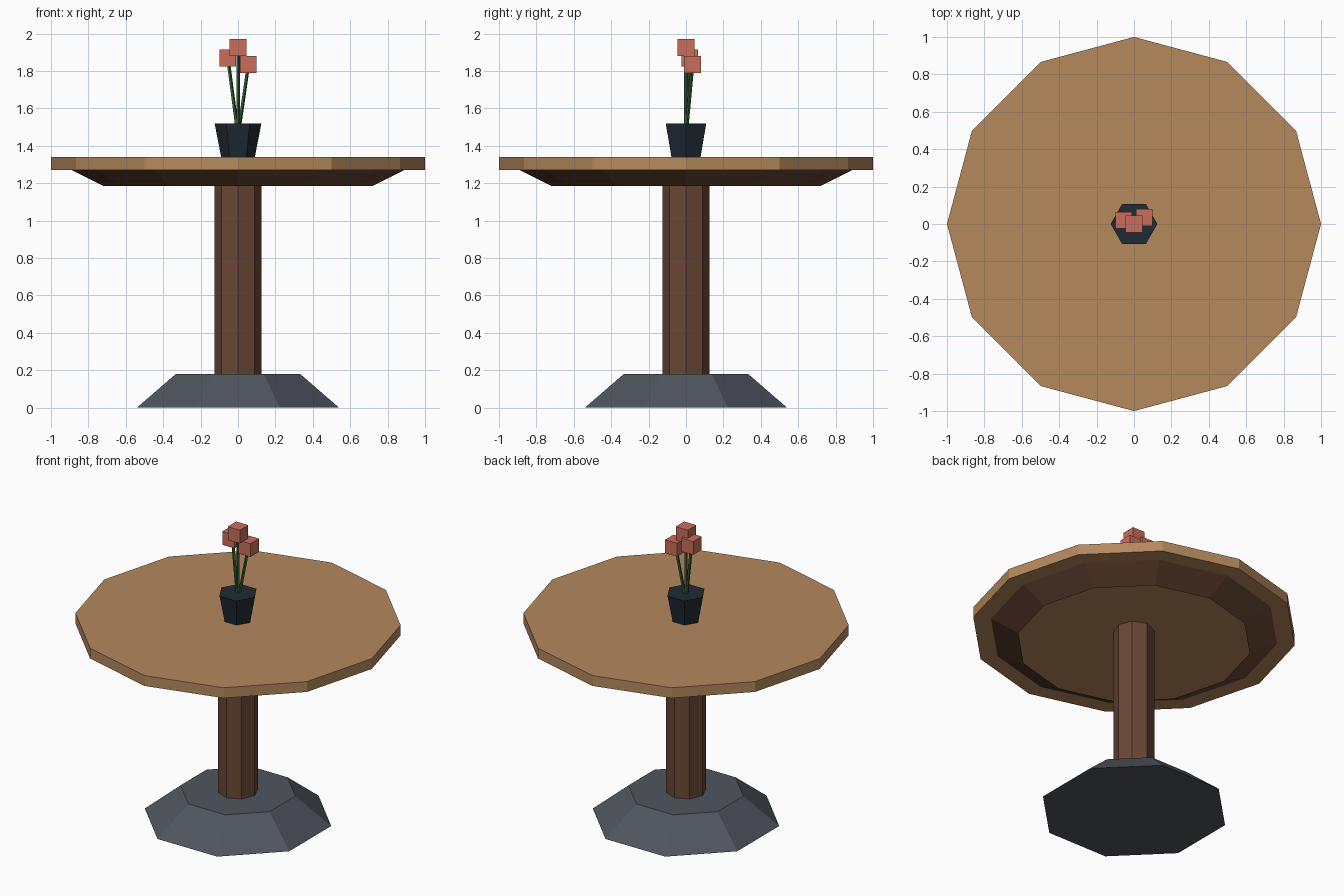
import bpy, bmesh
from math import cos, sin, pi
from mathutils import Vector

if "Cube" in bpy.data.objects:
    bpy.data.objects.remove(bpy.data.objects["Cube"])


def material(name, rgb):
    m = bpy.data.materials.new(name)
    m.use_nodes = True
    m.diffuse_color = (*rgb, 1)
    m.node_tree.nodes["Principled BSDF"].inputs["Base Color"].default_value = (*rgb, 1)
    return m


light_wood = material("light wood", (0.46, 0.25, 0.11))
dark_wood = material("dark wood", (0.147, 0.064, 0.036))
grey_metal = material("grey metal", (0.080, 0.092, 0.111))
pot_blue = material("dark blue pot", (0.014, 0.023, 0.034))
stem_green = material("stem green", (0.035, 0.110, 0.035))
petal_red = material("petal red", (0.60, 0.155, 0.105))


def finish(name, bm, mat):
    bmesh.ops.recalc_face_normals(bm, faces=bm.faces)
    mesh = bpy.data.meshes.new(name)
    bm.to_mesh(mesh)
    bm.free()
    mesh.materials.append(mat)
    obj = bpy.data.objects.new(name, mesh)
    bpy.context.collection.objects.link(obj)
    return obj


def frustum(name, mat, sides, bottom, top, turn=0.0, caps=True):
    """Straight-sided prism between two (centre, radius) rings."""
    bm = bmesh.new()
    angles = [turn + 2 * pi * i / sides for i in range(sides)]
    low, high = [[bm.verts.new(Vector(c) + Vector((r * cos(a), r * sin(a), 0)))
                  for a in angles] for c, r in (bottom, top)]
    for i in range(sides):
        j = (i + 1) % sides
        bm.faces.new((low[i], low[j], high[j], high[i]))
    if caps:
        bm.faces.new(low[::-1])
        bm.faces.new(high)
    return finish(name, bm, mat)


# Table: weighted foot, column, open skirt and top
frustum("foot", grey_metal, 8, ((0, 0, 0), 0.585), ((0, 0, 0.18), 0.36), turn=pi / 8)
frustum("column", dark_wood, 8, ((0, 0, 0.18), 0.125), ((0, 0, 1.27), 0.125))
frustum("skirt", dark_wood, 12, ((0, 0, 1.185), 0.72), ((0, 0, 1.275), 0.90), caps=False)
frustum("tabletop", light_wood, 12, ((0, 0, 1.27), 1.0), ((0, 0, 1.34), 1.0))

# Flower pot
frustum("flower_pot", pot_blue, 6, ((0, 0, 1.34), 0.09), ((0, 0, 1.52), 0.125))

# Three flowers: leaning stem with a cube blossom
for side, head in (("left", (0.055, 0.035, 1.835)),
                   ("middle", (0, 0, 1.925)),
                   ("right", (-0.055, 0.02, 1.87))):
    foot = (head[0] * 0.12, head[1] * 0.12, 1.5)
    frustum(side + "_stem", stem_green, 5, (foot, 0.01), (head, 0.01))
    bm = bmesh.new()
    bmesh.ops.create_cube(bm, size=0.09)
    finish(side + "_blossom", bm, petal_red).location = head
